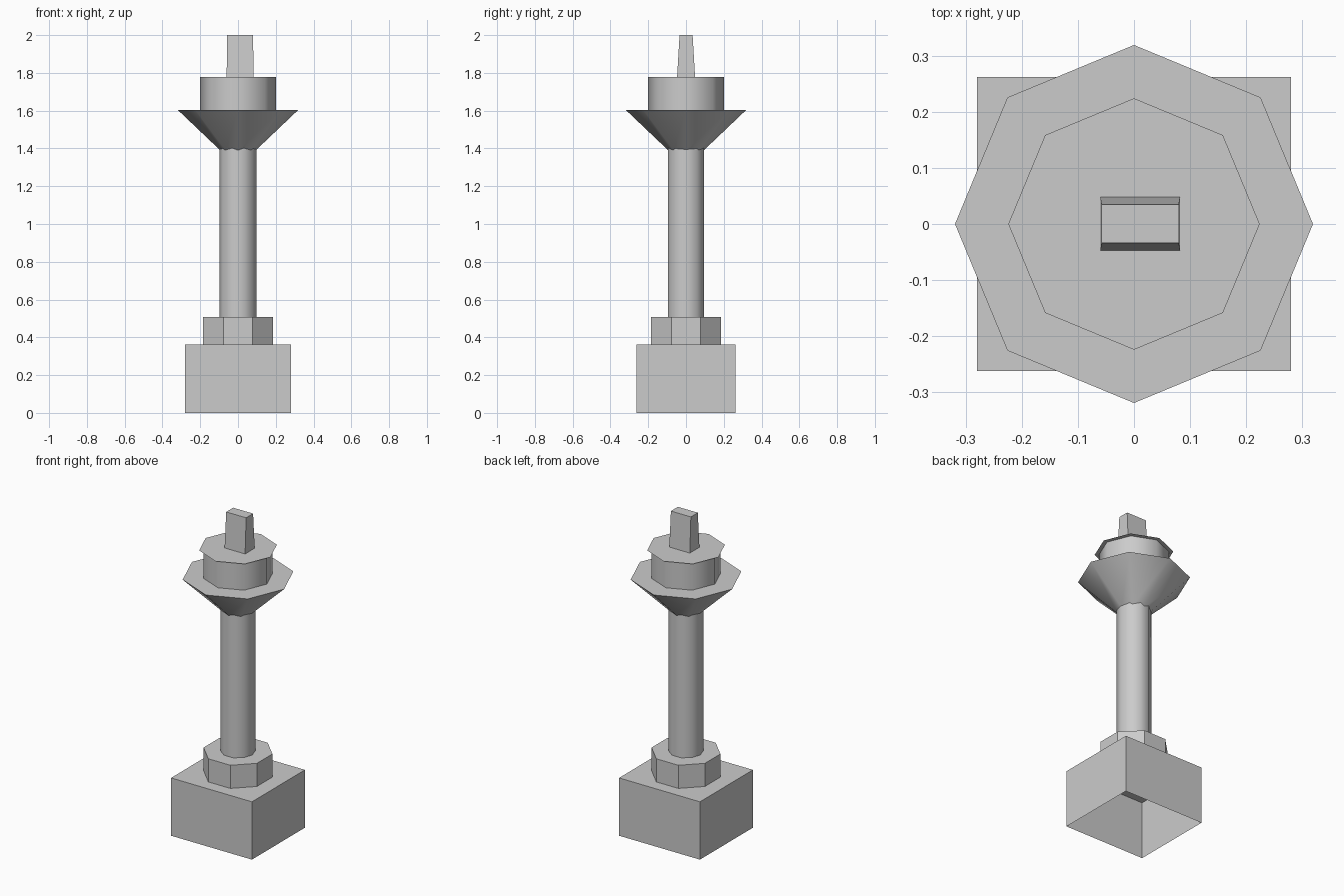
import bpy
import bmesh
import math

cube = bpy.data.objects.get("Cube")
if cube:
    bpy.data.objects.remove(cube, do_unlink=True)

grey = bpy.data.materials.new("plain_grey")
grey.use_nodes = True
grey.diffuse_color = (0.6, 0.6, 0.6, 1)
grey.node_tree.nodes["Principled BSDF"].inputs["Base Color"].default_value = (0.6, 0.6, 0.6, 1)


def polygon(sides, radius, z, turn=0.0):
    """Corner points of a regular polygon, turned by a share of one side."""
    step = math.tau / sides
    return [(radius * math.cos((i + turn) * step), radius * math.sin((i + turn) * step), z)
            for i in range(sides)]


def rectangle(x0, x1, y0, y1, z):
    return [(x0, y0, z), (x1, y0, z), (x1, y1, z), (x0, y1, z)]


def build(name, rings, smooth=False):
    """Walls between stacked rings, closed at the top and open underneath."""
    bm = bmesh.new()
    loops = [[bm.verts.new(p) for p in ring] for ring in rings]
    for low, high in zip(loops, loops[1:]):
        n = len(low)
        for i in range(n):
            j = (i + 1) % n
            bm.faces.new((low[i], low[j], high[j], high[i]))
    bm.faces.new(loops[-1])
    mesh = bpy.data.meshes.new(name)
    bm.to_mesh(mesh)
    bm.free()
    mesh.materials.append(grey)
    obj = bpy.data.objects.new(name, mesh)
    bpy.context.collection.objects.link(obj)
    if smooth:
        bpy.ops.object.select_all(action="DESELECT")
        obj.select_set(True)
        bpy.context.view_layer.objects.active = obj
        bpy.ops.object.shade_smooth_by_angle(angle=math.radians(60))
    return obj


# Square base block, hollow underneath
build("base_block", [rectangle(-0.28, 0.28, -0.262, 0.262, z) for z in (0, 0.362)])

# Faceted collar with flat sides facing front and back
build("base_collar", [polygon(8, 0.2, z, 0.5) for z in (0.362, 0.507)])

# Tall round shaft
build("shaft", [polygon(10, 0.099, z) for z in (0.507, 1.46)], smooth=True)

# Flared gallery with a flat deck
build("gallery", [polygon(8, 0.092, 1.388), polygon(8, 0.319, 1.604)], smooth=True)

# Upper drum and the thin plate that overhangs it
build("drum", [polygon(8, 0.2, z) for z in (1.604, 1.777)], smooth=True)
build("drum_plate", [polygon(8, 0.224, 1.779)])

# Tapered block on top, set slightly to one side
build("top_block", [rectangle(-0.06, 0.082, -0.047, 0.048, 1.779),
                    rectangle(-0.058, 0.08, -0.034, 0.035, 2.0)])
